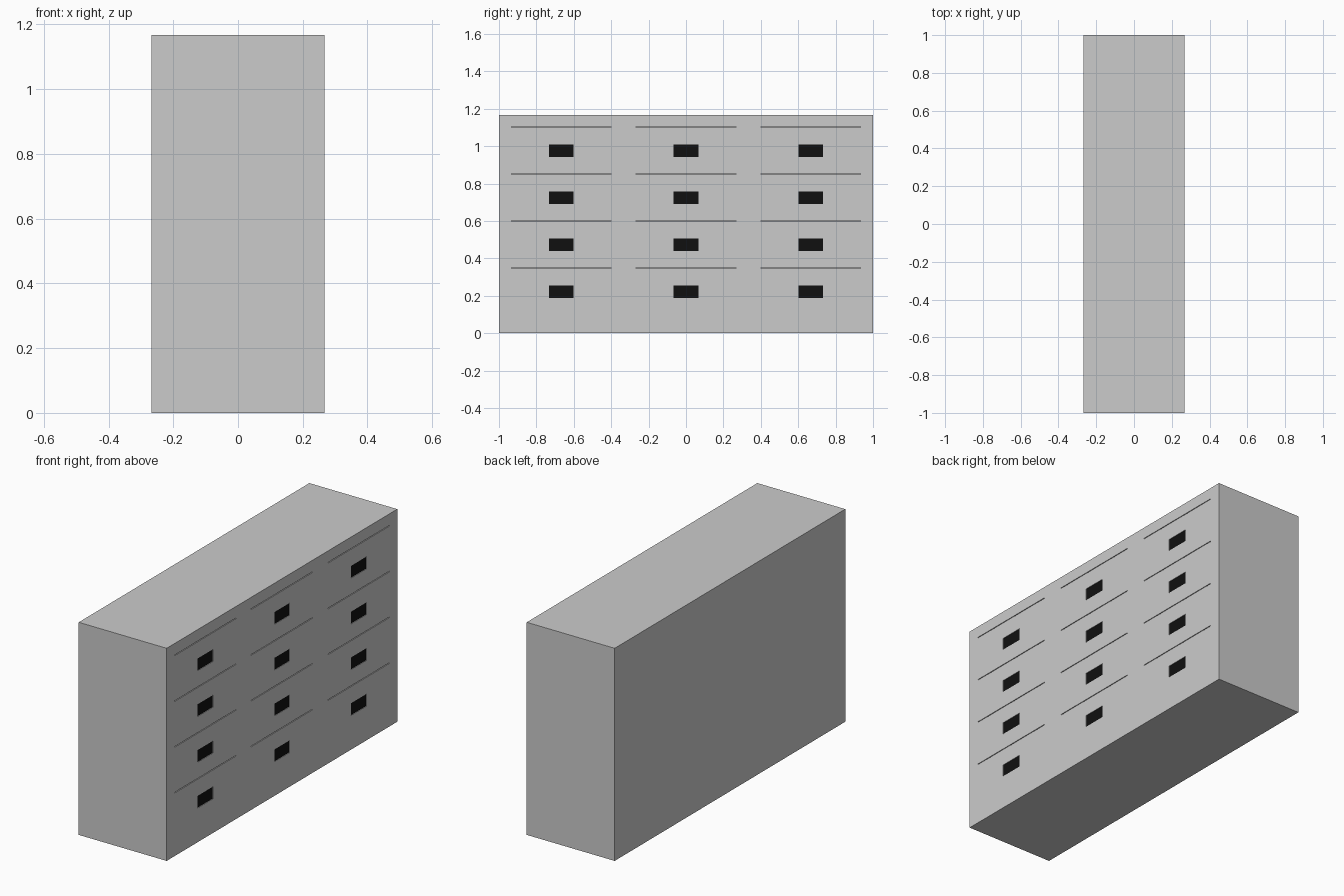
import bpy, bmesh
from mathutils import Matrix, Vector

if "Cube" in bpy.data.objects:
    bpy.data.objects.remove(bpy.data.objects["Cube"])

W, L, H = 0.534, 2.0, 1.167
FRONT = W / 2                       # drawer side faces +x
COLS = (-2 / 3, 0, 2 / 3)
ROWS = [0.348 + 0.2513 * i for i in range(4)]   # top gap height of each drawer
PULL_W, PULL_H, DROP = 0.133, 0.067, 0.127


def add_boxes(name, boxes):
    """One object from a list of (centre, size) boxes."""
    bm = bmesh.new()
    for centre, size in boxes:
        m = Matrix.Translation(centre) @ Matrix.Diagonal(Vector((*size, 1)))
        bmesh.ops.create_cube(bm, size=1, matrix=m)
    mesh = bpy.data.meshes.new(name)
    bm.to_mesh(mesh)
    bm.free()
    obj = bpy.data.objects.new(name, mesh)
    bpy.context.collection.objects.link(obj)
    return obj


black = bpy.data.materials.new("black")
black.diffuse_color = (0.005, 0.005, 0.005, 1)
black.use_nodes = True
black.node_tree.nodes["Principled BSDF"].inputs["Base Color"].default_value = black.diffuse_color

# Cabinet body
cabinet = add_boxes("cabinet", [((0, 0, H / 2), (W, L, H))])

# Thin gap above each drawer and a pocket for each pull
gaps = [((FRONT, y, z), (0.02, 0.533, 0.004)) for y in COLS for z in ROWS]
pockets = [((FRONT, y, z - DROP), (0.04, PULL_W, PULL_H)) for y in COLS for z in ROWS]
cutter = add_boxes("drawer_cutter", gaps + pockets)
cutter.hide_render = True
cutter.hide_viewport = False
cutter.display_type = 'WIRE'

mod = cabinet.modifiers.new("drawer_cuts", 'BOOLEAN')
mod.operation = 'DIFFERENCE'
mod.solver = 'EXACT'
mod.object = cutter

# Apply the cut, then drop the cutter
deps = bpy.context.evaluated_depsgraph_get()
cut_mesh = bpy.data.meshes.new_from_object(cabinet.evaluated_get(deps))
cabinet.modifiers.clear()
cabinet.data = cut_mesh
bpy.data.objects.remove(cutter)

# Black inset pulls, just below the drawer surface
pulls = add_boxes("drawer_pulls", [((FRONT - 0.0115, y, z - DROP), (0.017, PULL_W, PULL_H))
                                   for y in COLS for z in ROWS])
pulls.data.materials.append(black)
